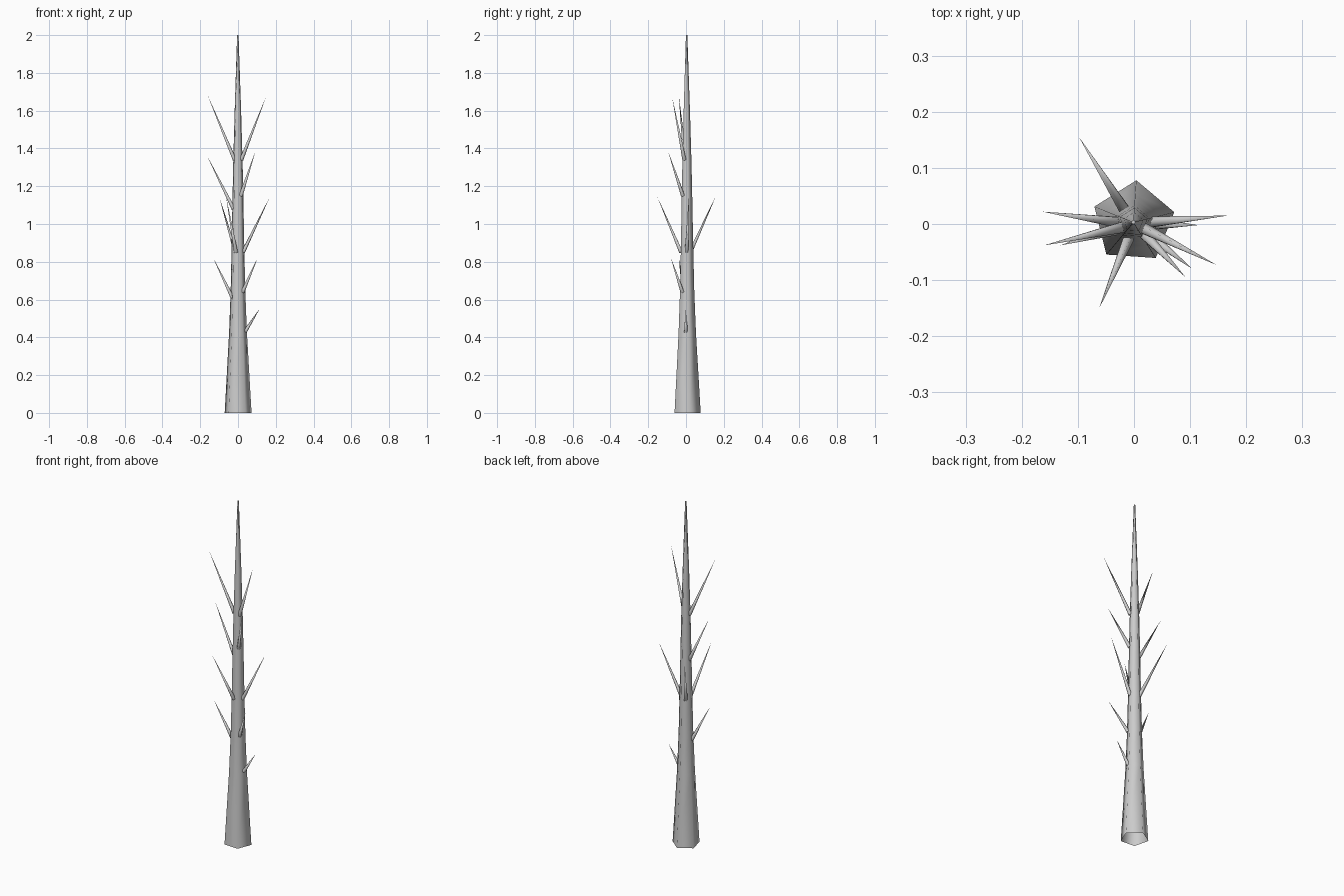
import bpy, math
from mathutils import Vector

if "Cube" in bpy.data.objects:
    bpy.data.objects.remove(bpy.data.objects["Cube"])

# Trunk profile: (height, radius)
PROFILE = [(0, 0.075), (0.42, 0.050), (0.64, 0.041), (0.85, 0.036),
           (1.15, 0.030), (1.33, 0.026), (1.6, 0.018), (2.0, 0.004)]
SIDES = 5
TWIST = math.radians(86)


def make_object(name, verts, faces):
    mesh = bpy.data.meshes.new(name)
    mesh.from_pydata(verts, [], faces)
    obj = bpy.data.objects.new(name, mesh)
    bpy.context.collection.objects.link(obj)
    for p in mesh.polygons:
        p.use_smooth = len(p.vertices) < 5
    return obj


def trunk_radius(z):
    for (z0, r0), (z1, r1) in zip(PROFILE, PROFILE[1:]):
        if z <= z1:
            return r0 + (r1 - r0) * (z - z0) / (z1 - z0)
    return PROFILE[-1][1]


# Trunk: tapering pentagon, open underneath
verts, faces = [], []
for z, r in PROFILE:
    for i in range(SIDES):
        a = TWIST + i * math.tau / SIDES
        verts.append((r * math.cos(a) - 0.001, r * math.sin(a) + 0.003, z))
for k in range(len(PROFILE) - 1):
    for i in range(SIDES):
        j = (i + 1) % SIDES
        b, t = k * SIDES, (k + 1) * SIDES
        faces.append((b + i, b + j, t + j, t + i))
top = (len(PROFILE) - 1) * SIDES
faces.append(tuple(range(top, top + SIDES)))
make_object("trunk", verts, faces)

# Branches: tip x, y, z and height where each leaves the trunk
BRANCHES = [
    (0.114, -0.002, 0.55, 0.43), (0.104, -0.08, 0.82, 0.64),
    (-0.131, -0.038, 0.82, 0.61), (0.167, 0.015, 1.14, 0.85),
    (-0.098, 0.155, 1.14, 0.85), (-0.062, -0.15, 1.14, 0.85),
    (-0.163, 0.022, 1.36, 1.08), (0.092, -0.095, 1.385, 1.15),
    (-0.160, -0.038, 1.68, 1.34), (0.147, -0.073, 1.67, 1.34),
]
for n, (x, y, z, base_z) in enumerate(BRANCHES):
    tip = Vector((x, y, z))
    out = Vector((x, y, 0)).normalized()
    base = out * trunk_radius(base_z) * 0.75 + Vector((0, 0, base_z))
    d = (tip - base).normalized()
    side = d.cross(out).normalized()
    up = side.cross(d)
    ring = []
    for i in range(SIDES):
        a = i * math.tau / SIDES
        ring.append(base + (side * math.cos(a) + up * math.sin(a)) * 0.011)
    make_object(f"branch_{n + 1}", ring + [tip],
                [(i, (i + 1) % SIDES, SIDES) for i in range(SIDES)])
